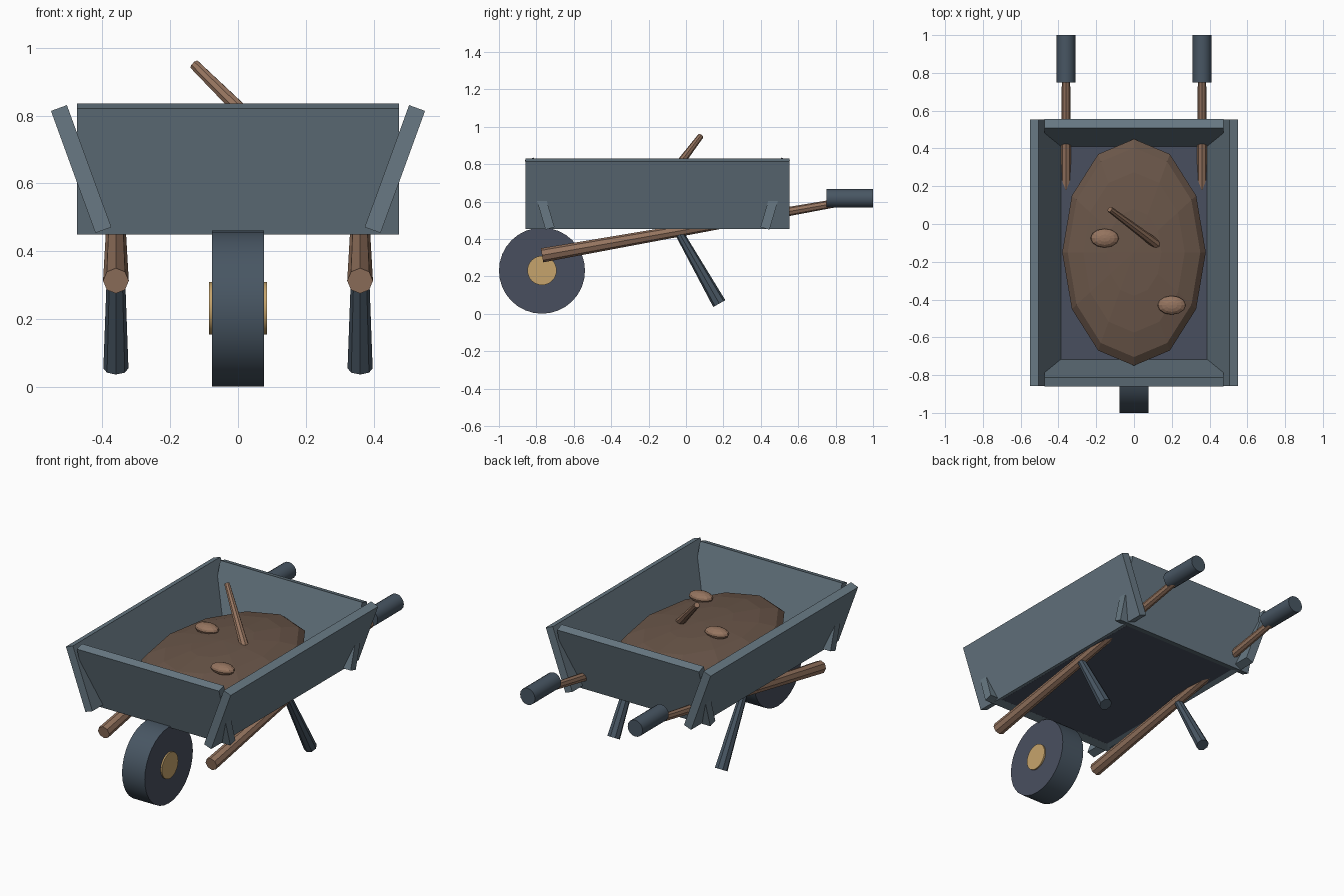
import bpy, bmesh, math
from mathutils import Matrix, Vector

if "Cube" in bpy.data.objects:
    bpy.data.objects.remove(bpy.data.objects["Cube"], do_unlink=True)


def material(name, rgb):
    lin = [((c / 255 + 0.055) / 1.055) ** 2.4 for c in rgb] + [1.0]
    m = bpy.data.materials.new(name)
    m.use_nodes = True
    m.diffuse_color = lin
    m.node_tree.nodes["Principled BSDF"].inputs["Base Color"].default_value = lin
    return m


PANEL = material("grey blue panel", (104, 121, 132))
RUBBER = material("dark blue grey", (72, 86, 99))
SLATE = material("dark slate", (73, 79, 95))
WOOD = material("brown wood", (149, 116, 95))
SOIL = material("dark brown soil", (106, 86, 73))
BRASS = material("tan hub", (198, 164, 108))


def finish(name, bm, mats, matrix, smooth=False):
    me = bpy.data.meshes.new(name)
    bm.to_mesh(me)
    bm.free()
    ob = bpy.data.objects.new(name, me)
    bpy.context.scene.collection.objects.link(ob)
    ob.matrix_world = matrix
    for m in mats:
        me.materials.append(m)
    if smooth:
        bpy.ops.object.select_all(action='DESELECT')
        ob.select_set(True)
        bpy.context.view_layer.objects.active = ob
        bpy.ops.object.shade_smooth_by_angle(angle=math.radians(30))
    return ob


def box(name, centre, size, mat, rot=0.0, axis='X'):
    bm = bmesh.new()
    bmesh.ops.create_cube(bm, size=1)
    bmesh.ops.scale(bm, vec=size, verts=bm.verts)
    return finish(name, bm, [mat],
                  Matrix.Translation(centre) @ Matrix.Rotation(math.radians(rot), 4, axis))


def rod(name, start, end, r1, r2, mats, sides=8, smooth=False):
    """Tapered bar from start to end."""
    a, b = Vector(start), Vector(end)
    bm = bmesh.new()
    bmesh.ops.create_cone(bm, cap_ends=True, segments=sides, radius1=r1, radius2=r2,
                          depth=(b - a).length)
    if len(mats) > 1:  # end caps take the second colour
        bm.normal_update()
        for f in bm.faces:
            f.material_index = int(abs(f.normal.z) > 0.9)
    turn = (b - a).to_track_quat('Z', 'Y').to_matrix().to_4x4()
    return finish(name, bm, mats, Matrix.Translation((a + b) / 2) @ turn, smooth)


def blob(name, centre, radii, mat):
    bm = bmesh.new()
    bmesh.ops.create_uvsphere(bm, u_segments=12, v_segments=8, radius=1)
    bmesh.ops.scale(bm, vec=radii, verts=bm.verts)
    return finish(name, bm, [mat], Matrix.Translation(centre))


# Tray: floor and four flared boards
MID = -0.1525
box("tray_floor", (0, MID, 0.487), (0.78, 1.13, 0.045), SLATE)
for side, s in (("left", 1), ("right", -1)):
    box(f"{side}_board", (s * 0.4625, MID, 0.6425), (0.05, 1.41, 0.383), PANEL, s * 20, 'Y')
for end, s in (("front", -1), ("back", 1)):
    box(f"{end}_board", (0, MID + s * 0.6295, 0.6425), (0.95, 0.05, 0.387), PANEL, -s * 16.5, 'X')

# Wheel and hub
rod("wheel", (-0.076, -0.77, 0.231), (0.076, -0.77, 0.231), 0.23, 0.23, [RUBBER, SLATE], 32, True)
rod("wheel_hub", (-0.085, -0.77, 0.232), (0.085, -0.77, 0.232), 0.078, 0.078, [BRASS], 32, True)

# Shafts, grips and legs on both sides
for side, s in (("left", 1), ("right", -1)):
    x = s * 0.36
    rod(f"{side}_shaft", (x, -0.77, 0.313), (x, 0.97, 0.622), 0.038, 0.02, [WOOD])
    rod(f"{side}_grip", (x, 0.75, 0.618), (x, 1.0, 0.618), 0.05, 0.05, [RUBBER], 16, True)
    rod(f"{side}_leg", (x, 0.178, 0.055), (x, -0.055, 0.465), 0.037, 0.022, [RUBBER])

# Load: soil heap, two stones and a stick
blob("soil_heap", (0, -0.15, 0.64), (0.38, 0.6, 0.09), SOIL)
for i, (x, y, z) in enumerate(((-0.155, -0.075, 0.732), (0.2, -0.43, 0.719))):
    blob(f"stone_{i + 1}", (x, y, z), (0.075, 0.05, 0.03), WOOD)
rod("stick", (0.125, -0.112, 0.70), (-0.128, 0.078, 0.95), 0.026, 0.016, [WOOD])
